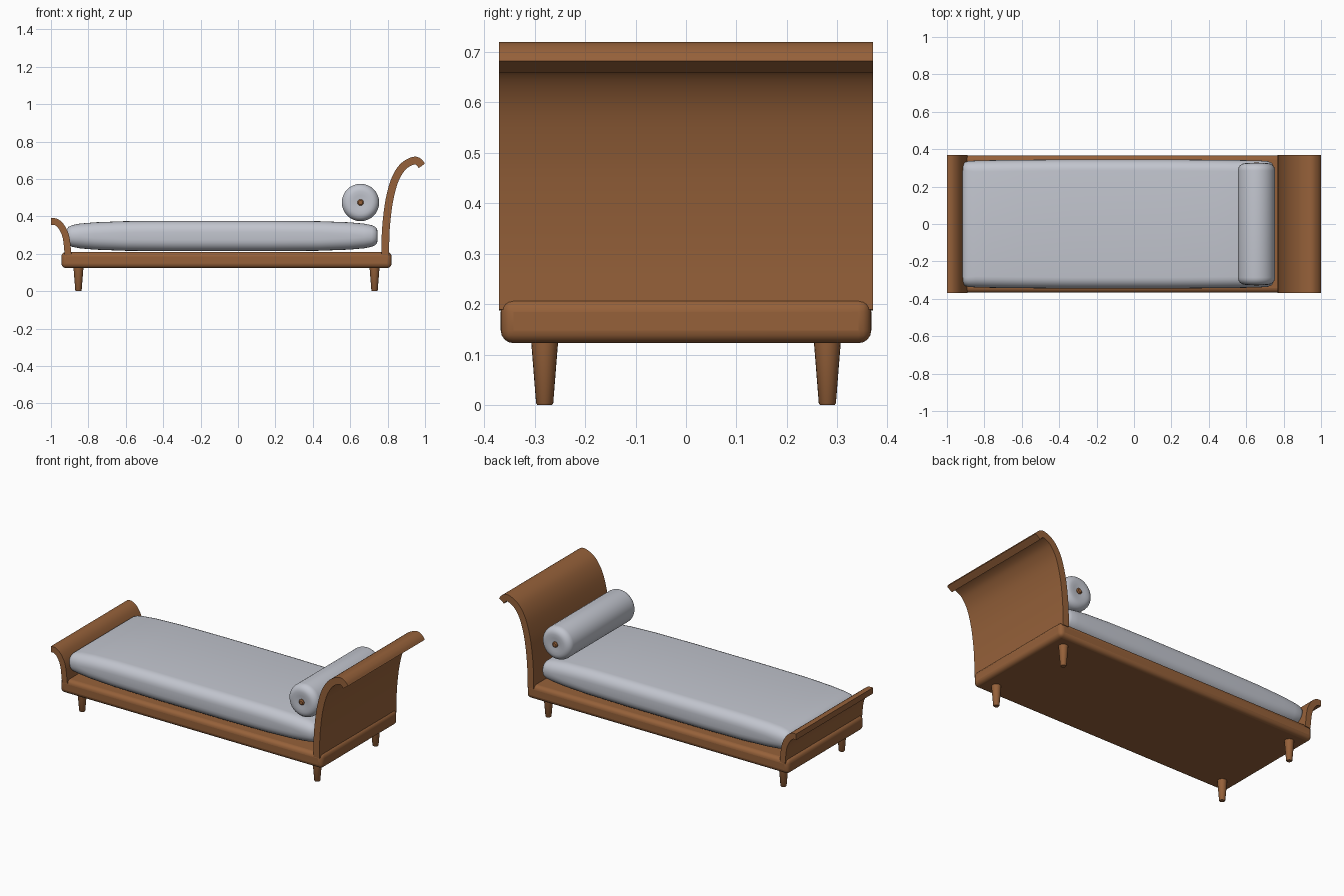
import bpy, bmesh, math
from mathutils import Vector

if "Cube" in bpy.data.objects:
    bpy.data.objects.remove(bpy.data.objects["Cube"])


def material(name, rgb):
    m = bpy.data.materials.new(name)
    m.diffuse_color = (*rgb, 1)
    m.use_nodes = True
    m.node_tree.nodes["Principled BSDF"].inputs["Base Color"].default_value = m.diffuse_color
    return m


WOOD = material("brown wood", (0.305, 0.12, 0.042))
FABRIC = material("pale grey fabric", (0.54, 0.56, 0.62))


def finish(bm, name, mat, angle=40, bevel=0, segments=2):
    bmesh.ops.recalc_face_normals(bm, faces=bm.faces)
    mesh = bpy.data.meshes.new(name)
    bm.to_mesh(mesh)
    bm.free()
    mesh.materials.append(mat)
    ob = bpy.data.objects.new(name, mesh)
    bpy.context.collection.objects.link(ob)
    if bevel:
        mod = ob.modifiers.new("round edges", 'BEVEL')
        mod.width, mod.segments = bevel, segments
        mod.limit_method = 'ANGLE'
        mod.angle_limit = math.radians(50)
    bpy.ops.object.select_all(action='DESELECT')
    ob.select_set(True)
    bpy.context.view_layer.objects.active = ob
    bpy.ops.object.shade_smooth_by_angle(angle=math.radians(angle))
    return ob


def loft(rings, name, mat, **kw):
    """Skin closed rings of points and cap both ends."""
    bm = bmesh.new()
    rows = [[bm.verts.new(p) for p in ring] for ring in rings]
    n = len(rows[0])
    for a, b in zip(rows, rows[1:]):
        for i in range(n):
            j = (i + 1) % n
            bm.faces.new((a[i], a[j], b[j], b[i]))
    bm.faces.new(rows[0])
    bm.faces.new(rows[-1])
    return finish(bm, name, mat, **kw)


def lathe(profile, place, name, mat, sides=32, **kw):
    """Revolve (radius, distance) pairs; place() maps to the model."""
    turn = [math.tau * i / sides for i in range(sides)]
    rings = [[place(r * math.cos(t), r * math.sin(t), d) for t in turn] for r, d in profile]
    return loft(rings, name, mat, **kw)


def smooth_path(points, steps=5):
    p = [Vector(q) for q in points]
    p = [2 * p[0] - p[1]] + p + [2 * p[-1] - p[-2]]
    out = []
    for a, b, c, d in zip(p, p[1:], p[2:], p[3:]):
        for k in range(steps):
            t = k / steps
            out.append(0.5 * (2 * b + (c - a) * t + (2 * a - 5 * b + 4 * c - d) * t * t
                              + (3 * b - a - 3 * c + d) * t ** 3))
    return out + [p[-2]]


def scroll_board(path, thick, name):
    """Curved panel: thickened side profile carried across the width."""
    pts = smooth_path(path)
    left, right = [], []
    for i, p in enumerate(pts):
        d = (pts[min(i + 1, len(pts) - 1)] - pts[max(i - 1, 0)]).normalized()
        off = Vector((-d.y, d.x)) * thick / 2
        left.append(p + off)
        right.append(p - off)
    outline = left + right[::-1]
    loft([[(q.x, y, q.y) for q in outline] for y in (-0.37, 0.37)], name, WOOD)


# Base frame
bm = bmesh.new()
bmesh.ops.create_cube(bm, size=1)
for v in bm.verts:
    v.co = (v.co.x * 1.765 - 0.0615, v.co.y * 0.734, v.co.z * 0.087 + 0.1665)
finish(bm, "base_frame", WOOD, bevel=0.025, segments=4)

# Scrolled end boards
scroll_board([(0.788, 0.19), (0.789, 0.3), (0.797, 0.4), (0.812, 0.5), (0.841, 0.6),
              (0.885, 0.668), (0.94, 0.698), (0.967, 0.69), (0.983, 0.67)], 0.041, "headboard")
scroll_board([(-1.0, 0.372), (-0.973, 0.37), (-0.945, 0.345), (-0.92, 0.29),
              (-0.908, 0.19)], 0.036, "footboard")

# Tapered legs
for x in (-0.853, 0.73):
    for y in (-0.28, 0.28):
        lathe([(0.014, 0), (0.017, 0.004), (0.027, 0.13)],
              lambda a, b, d: (x + a, y + b, d), "leg", WOOD, sides=20)


# Mattress: rounded sections shrinking towards the ends
def section(x, hw, hh):
    r = min(0.06, hh * 0.9)
    ring = []
    for k, (sy, sz) in enumerate([(1, 1), (-1, 1), (-1, -1), (1, -1)]):
        for i in range(7):
            t = math.pi / 2 * (k + i / 6)
            ring.append((x, sy * (hw - r) + r * math.cos(t), 0.295 + sz * (hh - r) + r * math.sin(t)))
    return ring


half = [(0.832, 0.305, 0.026), (0.829, 0.318, 0.038), (0.82, 0.329, 0.049), (0.8, 0.336, 0.058),
        (0.76, 0.339, 0.066), (0.68, 0.341, 0.073), (0.52, 0.343, 0.079), (0.25, 0.345, 0.081)]
stations = [(-x, w, h) for x, w, h in half] + half[::-1]
loft([section(x - 0.086, w, h) for x, w, h in stations], "mattress", FABRIC, angle=60)

# Bolster cushion with a wooden button at each end
R, L, c = 0.1, 0.325, 0.04
end = [(0.016, L - 0.004), (0.04, L)]
end += [(R - c + c * math.sin(t), L - c + c * math.cos(t))
        for t in [math.pi / 2 * i / 6 for i in range(7)]]


def across(a, b, d):
    return (0.655 + a, d, 0.474 + b)


lathe([(r, -d) for r, d in end] + end[::-1], across, "bolster", FABRIC, angle=60)
for s in (-1, 1):
    lathe([(0.017, s * (L - 0.02)), (0.017, s * L), (0.011, s * (L + 0.005))],
          across, "bolster_button", WOOD, sides=16)
